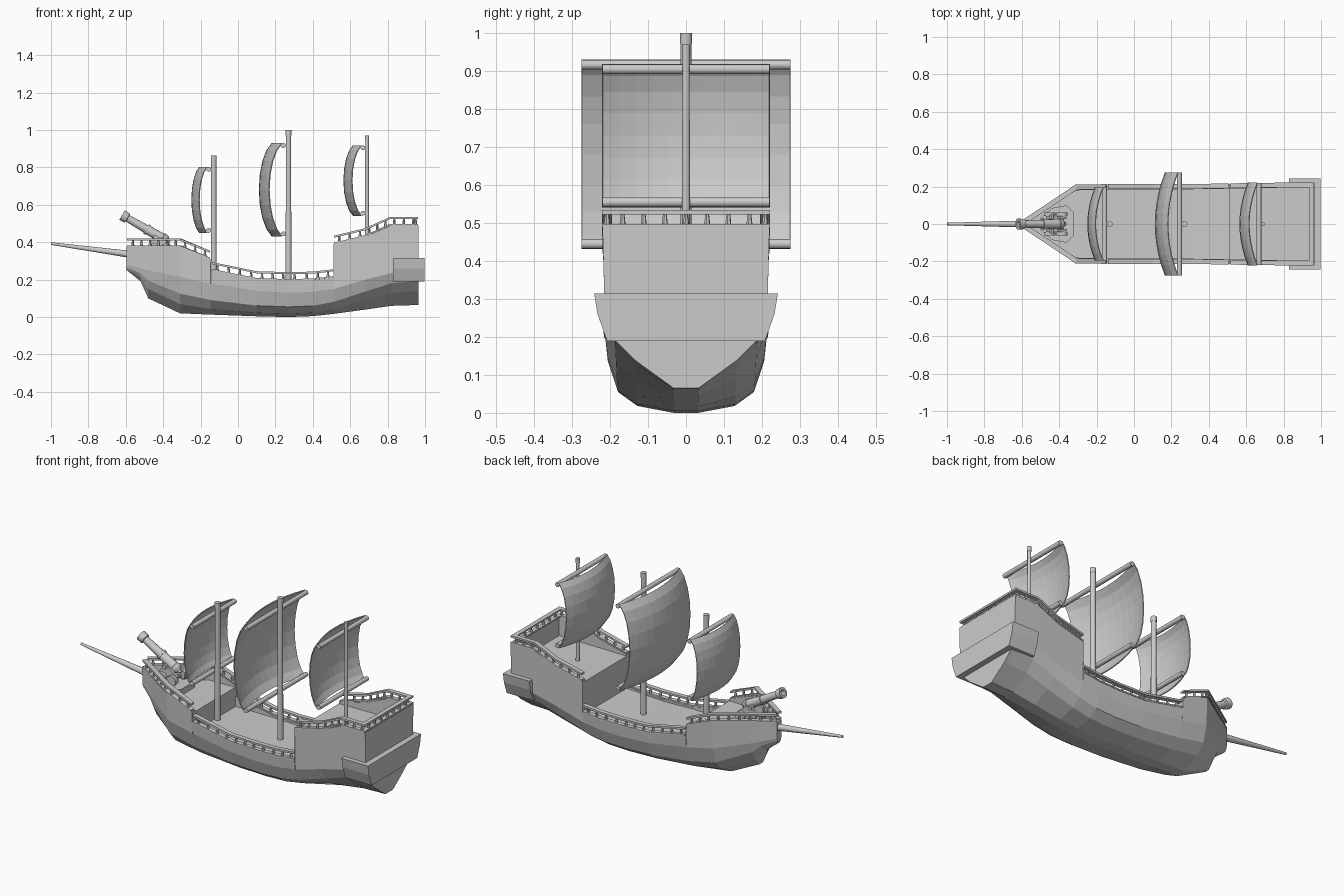
import bpy, bmesh, math
from mathutils import Vector

if "Cube" in bpy.data.objects:
    bpy.data.objects.remove(bpy.data.objects["Cube"])

GREY = (0.6, 0.6, 0.6, 1)
mat = bpy.data.materials.new("plain grey")
mat.use_nodes = True
mat.diffuse_color = GREY
mat.node_tree.nodes["Principled BSDF"].inputs["Base Color"].default_value = GREY


def finish(name, bm, smooth=False):
    bmesh.ops.remove_doubles(bm, verts=bm.verts, dist=1e-5)
    bmesh.ops.recalc_face_normals(bm, faces=bm.faces)
    mesh = bpy.data.meshes.new(name)
    bm.to_mesh(mesh)
    bm.free()
    mesh.materials.append(mat)
    for p in mesh.polygons:
        p.use_smooth = False
    ob = bpy.data.objects.new(name, mesh)
    bpy.context.scene.collection.objects.link(ob)
    if smooth:
        bpy.context.view_layer.objects.active = ob
        ob.select_set(True)
        bpy.ops.object.shade_smooth_by_angle(angle=math.radians(50))
        ob.select_set(False)
    return ob


def loft(bm, rings):
    """Skin closed rings of equal length and cap both ends."""
    rows = [[bm.verts.new(p) for p in r] for r in rings]
    n = len(rows[0])
    for a, b in zip(rows, rows[1:]):
        for i in range(n):
            j = (i + 1) % n
            bm.faces.new((a[i], a[j], b[j], b[i]))
    bm.faces.new(rows[0])
    bm.faces.new(rows[-1])


def lathe(bm, start, end, profile, sides=12):
    """Turned shape from start to end; profile holds (fraction, radius)."""
    a, b = Vector(start), Vector(end)
    axis = (b - a).normalized()
    u = axis.orthogonal().normalized()
    v = axis.cross(u)
    turn = [math.tau * i / sides for i in range(sides)]
    loft(bm, [[a.lerp(b, t) + (u * math.cos(q) + v * math.sin(q)) * r for q in turn]
              for t, r in profile])


def rod(bm, start, end, r1, r2=None, sides=12):
    lathe(bm, start, end, [(0, r1), (1, r1 if r2 is None else r2)], sides)


def sweep_bar(bm, path, width, height, lift):
    """Mitred rectangular bar following a path."""
    pts = [Vector(p) for p in path]
    rings = []
    for i, p in enumerate(pts):
        sides = []
        for a, b in zip(pts[max(i - 1, 0):i + 1], pts[max(i, 1):i + 2]) if 0 < i < len(pts) - 1 \
                else [(pts[max(i - 1, 0)], pts[max(i, 1)])]:
            d = (b - a).to_2d().normalized()
            sides.append(Vector((-d.y, d.x, 0)))
        n = sum(sides, Vector()).normalized()
        n *= width / 2 / n.dot(sides[0])
        low, high = Vector((0, 0, lift)), Vector((0, 0, lift + height))
        rings.append([p - n + low, p + n + low, p + n + high, p - n + high])
    loft(bm, rings)


def railing(name, path):
    """Foot rail, top rail and a row of tapered balusters."""
    bm = bmesh.new()
    sweep_bar(bm, path, 0.026, 0.008, 0)
    sweep_bar(bm, path, 0.026, 0.011, 0.034)
    for a, b in zip(path, path[1:]):
        a, b = Vector(a), Vector(b)
        count = max(1, round((b - a).length / 0.055))
        for i in range(count):
            p = a.lerp(b, (i + 0.5) / count)
            rod(bm, p, p + Vector((0, 0, 0.036)), 0.009, 0.005, 6)
    finish(name, bm)


# Hull: x, half width, keel, wale, sheer, deck, bilge sharpness
STATIONS = [
    (-.595, .02, .25, .28, .375, .375, .5),
    (-.57, .037, .23, .275, .375, .375, .5),
    (-.569, .038, .23, .275, .375, .3, .5),
    (-.52, .07, .19, .26, .375, .3, .6),
    (-.48, .095, .1, .25, .375, .3, .7),
    (-.31, .205, .02, .215, .375, .3, .4),
    (-.146, .21, .013, .18, .31, .3, .15),
    (-.145, .21, .013, .18, .25, .19, .15),
    (.1, .21, .004, .14, .2, .19, 0),
    (.27, .21, 0, .13, .195, .185, 0),
    (.4, .212, .005, .135, .198, .19, 0),
    (.51, .214, .017, .15, .21, .195, .2),
    (.511, .214, .017, .15, .39, .38, .2),
    (.68, .217, .04, .2, .43, .38, .6),
    (.82, .22, .06, .235, .49, .38, .9),
    (.945, .22, .064, .24, .49, .38, 1),
    (.946, .22, .064, .24, .49, .49, 1),
    (.965, .22, .065, .24, .49, .49, 1),
]


def section(x, w, keel, wale, sheer, deck, sharp):
    d = wale - keel
    t = min(0.025, w * 0.5)
    half = [(w * .15, keel), (w * .61, keel + d * (.14 + .28 * sharp)),
            (w * .85, keel + d * (.42 + .3 * sharp)), (w * .97, wale),
            (w, sheer), (w - t, sheer), (w - t, deck)]
    return [(x, y, z) for y, z in half] + [(x, -y, z) for y, z in reversed(half)]


bm = bmesh.new()
loft(bm, [section(*s) for s in STATIONS])
finish("hull", bm)

# Stern gallery wrapped round the transom
bm = bmesh.new()
half = [(.208, .19), (.233, .26), (.242, .315)]
ring = half + [(-y, z) for y, z in reversed(half)]
loft(bm, [[(x, y, z) for y, z in ring] for x in (.83, .998)])
finish("stern_gallery", bm)

# Railings on both sides and across the stern
for side, s in (("left", 1), ("right", -1)):
    railing(side + "_bow_railing", [(-.585, s * .013, .375), (-.31, s * .197, .375),
                                    (-.15, s * .2, .31)])
    railing(side + "_waist_railing", [(-.14, s * .2, .249), (.1, s * .2, .2),
                                      (.27, s * .2, .195), (.4, s * .202, .198),
                                      (.508, s * .204, .21)])
    railing(side + "_quarter_railing", [(.514, s * .204, .39), (.68, s * .207, .43),
                                        (.81, s * .208, .489), (.963, s * .208, .489)])
railing("stern_railing", [(.95, -.195, .489), (.95, .195, .489)])

# Bowsprit
bm = bmesh.new()
rod(bm, (-.56, 0, .333), (-1, 0, .393), .02, .007)
finish("bowsprit", bm, True)


def rig(name, x, base, top, radius, high, low, span, bulge, belly):
    """Mast, two yards and a billowing sail."""
    bm = bmesh.new()
    cap = 1 - .028 / (top - base)
    lathe(bm, (x, 0, base), (x, 0, top),
          [(0, radius), (cap, radius * .9), (cap, radius), (1, radius)])
    finish(name + "_mast", bm, True)
    bm = bmesh.new()
    yard = x - radius - .011
    for z in (high, low):
        rod(bm, (yard, -span, z), (yard, span, z), .013)
    finish(name + "_yards", bm, True)
    bm = bmesh.new()
    cols, rows = 10, 8
    mid, reach = (high + low) / 2, (high - low) / 2 + .012
    grid = []
    for j in range(rows + 1):
        v = 2 * j / rows - 1
        z = mid + reach * math.sin(v * 1.25) / math.sin(1.25)
        drop = bulge * (math.cos(v * 1.25) - math.cos(1.25)) / (1 - math.cos(1.25))
        grid.append([bm.verts.new((yard - .008 - drop - belly * (1 - (2 * i / cols - 1) ** 2),
                                   span * (2 * i / cols - 1), z)) for i in range(cols + 1)])
    for a, b in zip(grid, grid[1:]):
        for i in range(cols):
            bm.faces.new((a[i], a[i + 1], b[i + 1], b[i]))
    sail = finish(name + "_sail", bm)
    solid = sail.modifiers.new("cloth", "SOLIDIFY")
    solid.thickness = .005
    solid.offset = 0


rig("fore", -.13, .18, .865, .016, .79, .463, .195, .042, .04)
rig("main", .27, .18, 1, .016, .917, .445, .275, .068, .053)
rig("mizzen", .69, .37, .97, .011, .905, .555, .22, .05, .044)

# Bow gun: platform, carriage, wheels and barrel
bm = bmesh.new()
plan = [(-.5, .03), (-.44, .085), (-.36, .1), (-.32, .06)]
plan += [(x, -y) for x, y in reversed(plan)]
loft(bm, [[(x, y, z) for x, y in plan] for z in (.295, .335)])
finish("gun_platform", bm)

bm = bmesh.new()
cheek = [(-.47, .35), (-.36, .35), (-.36, .385), (-.41, .425), (-.45, .425), (-.47, .4)]
for s in (1, -1):
    loft(bm, [[(x, s * y, z) for x, z in cheek] for y in (.028, .042)])
for x in (-.45, -.385):
    rod(bm, (x, -.06, .365), (x, .06, .365), .008, sides=8)
rod(bm, (-.44, -.05, .425), (-.44, .05, .425), .012, sides=8)
finish("gun_carriage", bm)

bm = bmesh.new()
for x in (-.45, -.385):
    for s in (1, -1):
        rod(bm, (x, s * .044, .365), (x, s * .062, .365), .03, sides=12)
finish("gun_wheels", bm, True)

bm = bmesh.new()
lathe(bm, (-.365, 0, .398), (-.62, 0, .545),
      [(0, .008), (.04, .012), (.07, .026), (.12, .031), (.15, .031), (.16, .027),
       (.45, .025), (.45, .029), (.5, .029), (.5, .023), (.88, .02), (.89, .028),
       (1, .03), (1, .016), (.8, .016)])
finish("gun_barrel", bm, True)
